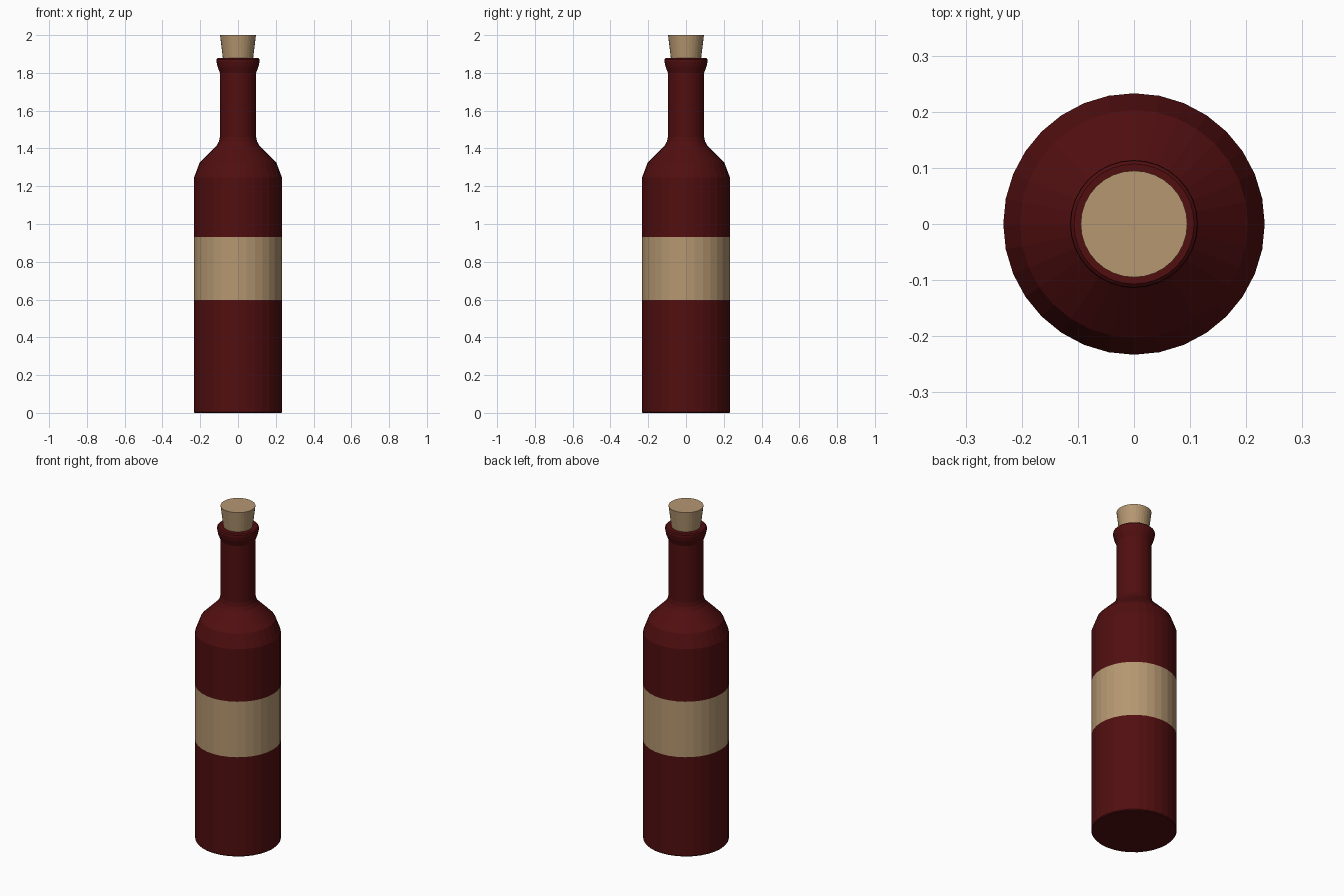
import bpy, bmesh, math

if "Cube" in bpy.data.objects:
    bpy.data.objects.remove(bpy.data.objects["Cube"])

SIDES = 32

def material(name, rgb):
    m = bpy.data.materials.new(name)
    m.diffuse_color = (*rgb, 1)
    m.use_nodes = True
    m.node_tree.nodes["Principled BSDF"].inputs["Base Color"].default_value = m.diffuse_color
    return m

red = material("dark red glass", (0.082, 0.0045, 0.005))
tan = material("tan paper and cork", (0.46, 0.31, 0.165))

def lathe(name, profile, mats):
    """Spin a (radius, z) profile into a closed solid."""
    bm = bmesh.new()
    rings = []
    for r, z in profile:
        rings.append([bm.verts.new((r * math.cos(2 * math.pi * i / SIDES),
                                    r * math.sin(2 * math.pi * i / SIDES), z))
                      for i in range(SIDES)])
    for a, b in zip(rings, rings[1:]):
        for i in range(SIDES):
            j = (i + 1) % SIDES
            bm.faces.new((a[i], a[j], b[j], b[i]))
    bm.faces.new(rings[0][::-1])
    bm.faces.new(rings[-1])
    me = bpy.data.meshes.new(name)
    bm.to_mesh(me)
    bm.free()
    for m in mats:
        me.materials.append(m)
    ob = bpy.data.objects.new(name, me)
    bpy.context.collection.objects.link(ob)
    return ob

# Bottle: base, label band, shoulder, neck, flared lip
bottle = lathe("bottle", [
    (0.229, 0.0), (0.233, 0.005), (0.233, 0.597), (0.233, 0.93), (0.233, 1.245),
    (0.203, 1.325), (0.113, 1.415), (0.101, 1.437), (0.096, 1.46),
    (0.096, 1.80), (0.109, 1.835), (0.114, 1.86), (0.113, 1.872),
    (0.107, 1.878), (0.08, 1.878)], [red, tan])

# Label: side faces between the two label heights
for p in bottle.data.polygons:
    if 0.597 < p.center.z < 0.93 and abs(p.normal.z) < 0.1:
        p.material_index = 1

# Cork: tapered stopper
lathe("cork", [(0.078, 1.86), (0.095, 2.0)], [tan])
